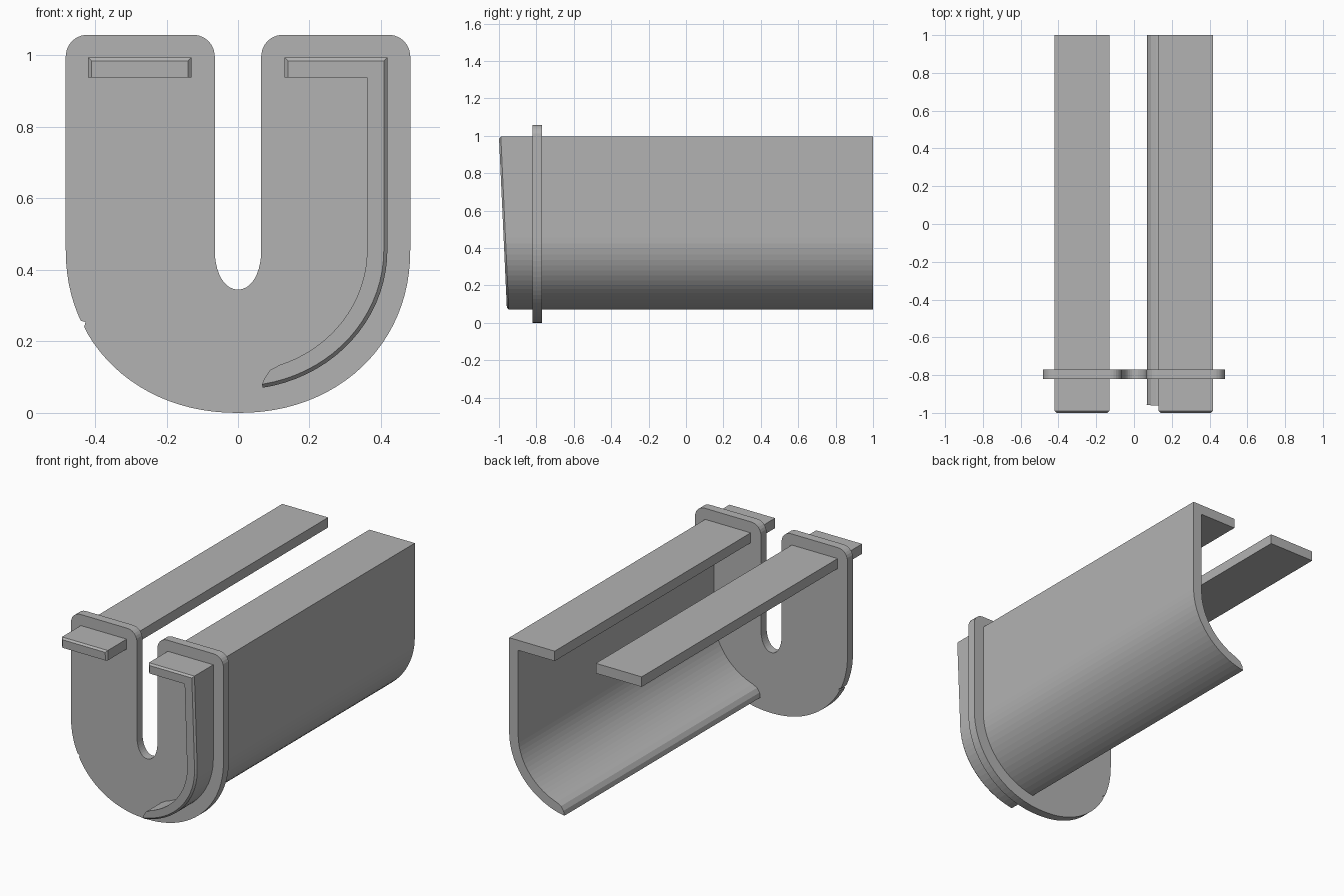
import bpy
import bmesh
from math import cos, sin, pi

if "Cube" in bpy.data.objects:
    bpy.data.objects.remove(bpy.data.objects["Cube"])

grey = bpy.data.materials.new("plain grey")
grey.use_nodes = True
colour = (0.45, 0.45, 0.45, 1)
grey.diffuse_color = colour
grey.node_tree.nodes["Principled BSDF"].inputs["Base Color"].default_value = colour

SPRING = 0.456   # height where straight sides turn into the curved bottom
TIP = 0.01       # chamfer at the front ends


def arc(cx, cz, a, b, start, end, steps, power=2.0):
    """Points on a (super)ellipse between two angles in degrees."""
    pts = []
    for i in range(steps + 1):
        t = (start + (end - start) * i / steps) * pi / 180
        c, s = cos(t), sin(t)
        pts.append((cx + a * abs(c) ** (2 / power) * (1 if c > 0 else -1),
                    cz + b * abs(s) ** (2 / power) * (1 if s > 0 else -1)))
    return pts


def loft(name, rings):
    """Join matching rings of (x, y, z) points and cap both ends."""
    bm = bmesh.new()
    loops = [[bm.verts.new(p) for p in ring] for ring in rings]
    n = len(loops[0])
    for a, b in zip(loops, loops[1:]):
        for i in range(n):
            j = (i + 1) % n
            bm.faces.new((a[i], a[j], b[j], b[i]))
    bm.faces.new(loops[0])
    bm.faces.new(loops[-1][::-1])
    bmesh.ops.recalc_face_normals(bm, faces=bm.faces)
    mesh = bpy.data.meshes.new(name)
    bm.to_mesh(mesh)
    bm.free()
    mesh.materials.append(grey)
    obj = bpy.data.objects.new(name, mesh)
    bpy.context.collection.objects.link(obj)


def at_depth(profile, y, slant=0.0):
    return [(x, y + slant * (0.995 - z), z) for x, z in profile]


def bar(name, profile):
    """Long bar with a leaning, chamfered front end."""
    loft(name, [at_depth(profile(TIP), -1, 0.046),
                at_depth(profile(0), -0.99, 0.046),
                at_depth(profile(0), 1)])


# U-shaped end plate
outer = arc(0, SPRING, 0.482, SPRING, 180, 360, 48, 2.1)
i = min(range(24), key=lambda k: abs(outer[k][1] - 0.25))
x, z = outer[i]
outer[i:i + 1] = [(x - 0.005, z + 0.011), (x + 0.008, z + 0.008), (x + 0.004, z - 0.006)]
right_leg = arc(0.422, 0.998, 0.06, 0.06, 0, 90, 6) + arc(0.125, 0.998, 0.06, 0.06, 90, 180, 6)
left_leg = [(-x, z) for x, z in reversed(right_leg)]
slot = arc(0, SPRING, 0.065, 0.111, 360, 180, 20, 2.1)
plate = outer + right_leg + slot + left_leg
loft("end_plate", [at_depth(plate, -0.82), at_depth(plate, -0.77)])


# Flat strip on the right
def strip_profile(c):
    return [(-0.42 + c, 0.938), (-0.13 - c, 0.938), (-0.13 - c, 0.995 - c), (-0.42 + c, 0.995 - c)]


# Hooked rail on the left: top lip, wall and curled bottom
def rail_profile(c):
    lip = [(0.13 + c, 0.938), (0.13 + c, 0.995 - c), (0.418 - c, 0.995 - c)]
    outside = arc(0, SPRING, 0.418 - c, 0.391 - c, 0, -80.5, 18)
    curl = [(0.074, 0.097), (0.09, 0.12)]
    inside = arc(0, SPRING, 0.361, 0.34, -71, 0, 18)
    return lip + outside + curl + inside + [(0.361, 0.938)]


bar("right_strip", strip_profile)
bar("left_rail", rail_profile)
